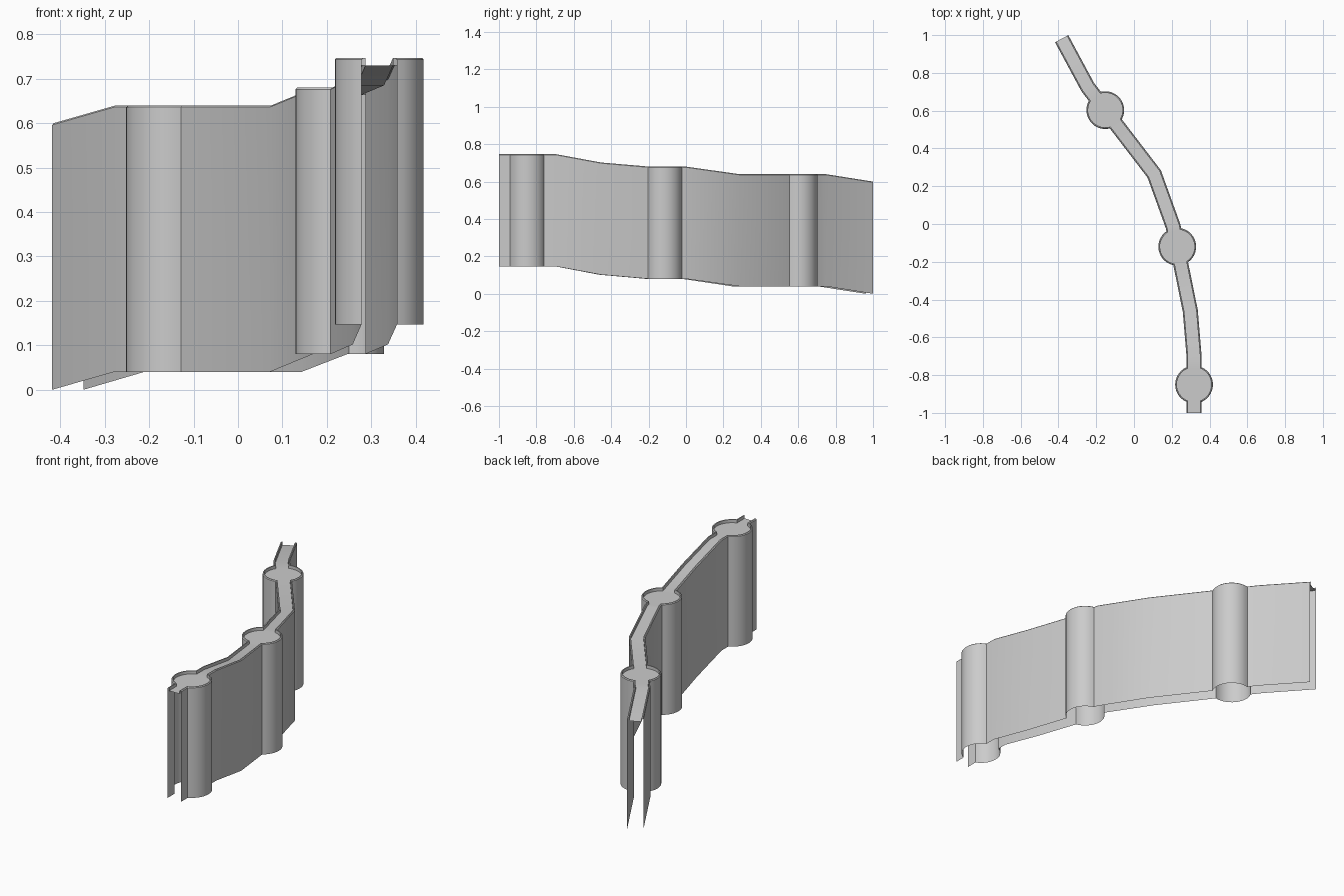
import bpy, bmesh, math
from mathutils import Vector

if "Cube" in bpy.data.objects:
    bpy.data.objects.remove(bpy.data.objects["Cube"])

HALF, RAD, HEIGHT = 0.04, 0.1, 0.6
LIP, DEPTH, CHAMFER = 0.009, 0.017, 0.004
SEGS = 14

# Centre line: x, y, base height, tower here?
PATH = [(-0.383, 0.981, 0.0, False), (-0.245, 0.725, 0.04, False),
        (-0.152, 0.603, 0.04, True), (0.107, 0.265, 0.04, False),
        (0.207, -0.012, 0.08, False), (0.229, -0.12, 0.08, True),
        (0.298, -0.46, 0.102, False), (0.318, -0.70, 0.147, False),
        (0.318, -0.85, 0.147, True), (0.318, -1.0, 0.147, False)]


def outline(side, inset):
    """One edge of the wall plan, moved inward by inset."""
    w, r = HALF - inset, RAD - inset
    pts = []
    for i, (x, y, z, tower) in enumerate(PATH):
        c = Vector((x, y))
        before = (c - Vector(PATH[i - 1][:2])).normalized() if i else None
        after = (Vector(PATH[i + 1][:2]) - c).normalized() if i < len(PATH) - 1 else None
        d_in, d_out = before or after, after or before
        if tower:
            gap = math.asin(w / r)
            a0 = math.atan2(-d_in.y, -d_in.x) - side * gap
            a1 = math.atan2(d_out.y, d_out.x) + side * gap
            sweep = (-side * (a1 - a0)) % (2 * math.pi)
            for k in range(SEGS + 1):
                a = a0 - side * sweep * k / SEGS
                pts.append((x + r * math.cos(a), y + r * math.sin(a), z))
        else:
            d = (d_in + d_out).normalized()
            n = Vector((-d.y, d.x)) * side * w / d.dot(d_in)
            pts.append((x + n.x, y + n.y, z))
    return pts


def lift(pts, h):
    return [(x, y, z + h) for x, y, z in pts]


def strips(name, rails, flip=False):
    """Skin a row of rails with quads."""
    bm = bmesh.new()
    rows = [[bm.verts.new(p) for p in rail] for rail in rails]
    for a, b in zip(rows, rows[1:]):
        for i in range(len(a) - 1):
            quad = [a[i], a[i + 1], b[i + 1], b[i]]
            bm.faces.new(quad[::-1] if flip else quad)
    me = bpy.data.meshes.new(name)
    bm.to_mesh(me)
    bm.free()
    ob = bpy.data.objects.new(name, me)
    bpy.context.collection.objects.link(ob)
    bpy.ops.object.select_all(action='DESELECT')
    ob.select_set(True)
    bpy.context.view_layer.objects.active = ob
    bpy.ops.object.shade_smooth_by_angle(angle=math.radians(30))


# Thin curtain walls with half-round towers, and the lip along the top
for side, label in ((1, "east"), (-1, "west")):
    outer = outline(side, 0)
    strips(label + "_wall", [outer, lift(outer, HEIGHT - CHAMFER)], side < 0)
    strips(label + "_parapet", [lift(outer, HEIGHT - CHAMFER),
                                lift(outline(side, CHAMFER), HEIGHT),
                                lift(outline(side, LIP), HEIGHT),
                                lift(outline(side, LIP), HEIGHT - DEPTH)], side < 0)

# Walkway floor between the parapets
strips("walkway", [lift(outline(1, LIP), HEIGHT - DEPTH),
                   lift(outline(-1, LIP), HEIGHT - DEPTH)])
